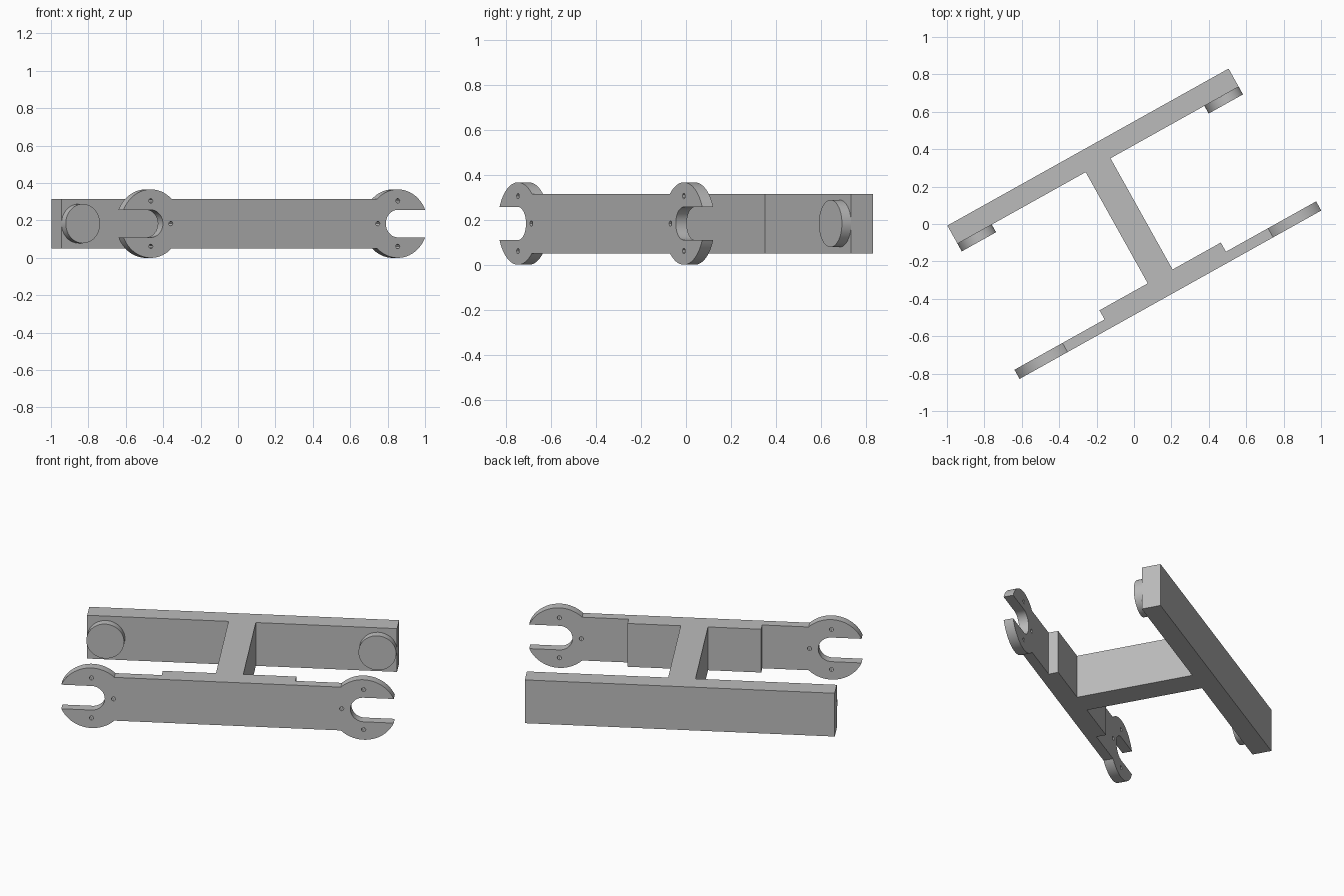
import bpy
from math import asin, cos, sin, pi, radians
from mathutils import Matrix

cube = bpy.data.objects.get("Cube")
if cube:
    bpy.data.objects.remove(cube, do_unlink=True)

# Shared dimensions, in a frame where the long bars run along x
PLACE = Matrix.Rotation(radians(29.17), 4, 'Z') @ Matrix.Translation((-0.0145, 0, 0))
UPRIGHT = Matrix.Rotation(pi / 2, 4, 'X')
MID_Z = 0.183
HALF_H = 0.132
END_X = 0.756
JAW_R = 0.183
SLOT_R = 0.0735

grey = bpy.data.materials.new("plain grey")
grey.use_nodes = True
colour = (0.5, 0.5, 0.5, 1)
grey.diffuse_color = colour
grey.node_tree.nodes["Principled BSDF"].inputs["Base Color"].default_value = colour


def arc(cx, cy, r, start, end, steps):
    return [(cx + r * cos(start + (end - start) * i / steps),
             cy + r * sin(start + (end - start) * i / steps)) for i in range(steps + 1)]


def circle(cx, cy, r, steps):
    return arc(cx, cy, r, 0, 2 * pi, steps)[:-1]


def extrude(name, loops, depth, matrix):
    """Fill outlines (inner loops become holes) and extrude by depth about the plane."""
    curve = bpy.data.curves.new(name + "_outline", 'CURVE')
    curve.dimensions = '2D'
    curve.fill_mode = 'BOTH'
    curve.extrude = depth / 2
    for loop in loops:
        spline = curve.splines.new('POLY')
        spline.points.add(len(loop) - 1)
        for point, (x, y) in zip(spline.points, loop):
            point.co = (x, y, 0, 1)
        spline.use_cyclic_u = True
    helper = bpy.data.objects.new(name + "_helper", curve)
    bpy.context.collection.objects.link(helper)
    graph = bpy.context.evaluated_depsgraph_get()
    mesh = bpy.data.meshes.new_from_object(helper.evaluated_get(graph))
    bpy.data.objects.remove(helper, do_unlink=True)

    import bmesh
    bm = bmesh.new()
    bm.from_mesh(mesh)
    bmesh.ops.remove_doubles(bm, verts=bm.verts, dist=1e-5)
    bmesh.ops.dissolve_limit(bm, angle_limit=0.01, verts=bm.verts, edges=bm.edges)
    bmesh.ops.recalc_face_normals(bm, faces=bm.faces)
    bm.to_mesh(mesh)
    bm.free()
    mesh.name = name
    mesh.materials.clear()
    mesh.materials.append(grey)
    obj = bpy.data.objects.new(name, mesh)
    bpy.context.collection.objects.link(obj)
    obj.matrix_world = PLACE @ matrix
    bpy.ops.object.select_all(action='DESELECT')
    obj.select_set(True)
    bpy.context.view_layer.objects.active = obj
    bpy.ops.object.shade_smooth_by_angle(angle=radians(30))
    return obj


def upright(x, y, z):
    return Matrix.Translation((x, y, z)) @ UPRIGHT


# Back bar, cross strut and thick pad of the front plate as one solid
BAR, STRUT, PAD = 0.861, 0.076, 0.3715
half = [(BAR, 0.479), (BAR, 0.368), (STRUT, 0.368),
        (STRUT, -0.313), (PAD, -0.313), (PAD, -0.369)]
frame = half + [(-x, y) for x, y in reversed(half)]
extrude("frame", [frame], 2 * HALF_H, Matrix.Translation((0, 0, MID_Z)))

# Front plate with an open-ended jaw at each end
neck = pi - asin(HALF_H / JAW_R)
lip = asin(SLOT_R / JAW_R)
right_end = (arc(END_X, 0, JAW_R, -neck, -lip, 28)
             + arc(END_X, 0, SLOT_R, -pi / 2, -3 * pi / 2, 24)
             + arc(END_X, 0, JAW_R, lip, neck, 28))
outline = right_end + [(-x, -y) for x, y in right_end]

# Three small holes around each slot
holes = []
for side in (-1, 1):
    for dx, dy in ((-0.122, 0), (0, 0.122), (0, -0.122)):
        holes.append(circle(side * (END_X + dx), dy, 0.012, 12))
extrude("front_plate", [outline] + holes, 0.056, upright(0, -0.397, MID_Z))

# Round bosses on the inner face of the back bar
for side, label in ((1, "left"), (-1, "right")):
    extrude(label + "_boss", [circle(0, 0, 0.105, 48)], 0.047,
            upright(side * END_X, 0.3445, MID_Z))
